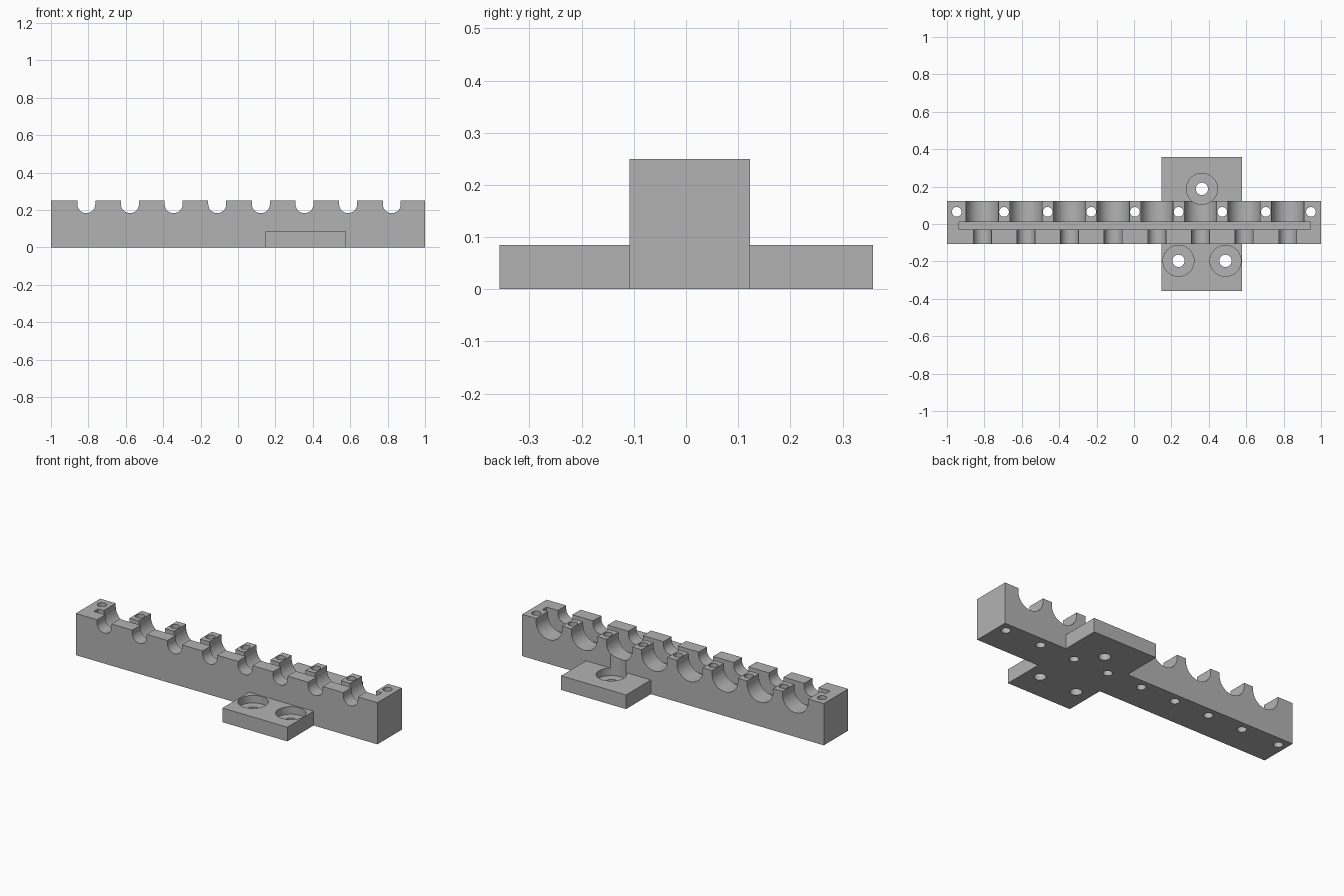
import bpy, bmesh, math
from mathutils import Vector

cube = bpy.data.objects.get("Cube")
if cube:
    bpy.data.objects.remove(cube)

grey = bpy.data.materials.new("plain_grey")
grey.use_nodes = True
grey.diffuse_color = (0.45, 0.45, 0.45, 1)
grey.node_tree.nodes["Principled BSDF"].inputs["Base Color"].default_value = grey.diffuse_color


def prism(name, outline, direction):
    """Extrude a closed outline along a direction into a solid."""
    bm = bmesh.new()
    face = bm.faces.new([bm.verts.new(p) for p in outline])
    side = bmesh.ops.extrude_face_region(bm, geom=[face])["geom"]
    moved = [v for v in side if isinstance(v, bmesh.types.BMVert)]
    bmesh.ops.translate(bm, verts=moved, vec=Vector(direction))
    bmesh.ops.recalc_face_normals(bm, faces=bm.faces)
    mesh = bpy.data.meshes.new(name)
    bm.to_mesh(mesh)
    bm.free()
    mesh.materials.append(grey)
    obj = bpy.data.objects.new(name, mesh)
    bpy.context.collection.objects.link(obj)
    return obj


def box(name, x0, x1, y0, y1, z0, z1):
    corners = [(x0, y0, z0), (x1, y0, z0), (x1, y1, z0), (x0, y1, z0)]
    return prism(name, corners, (0, 0, z1 - z0))


def bore(name, x, y, r, z0, z1, n=40):
    turns = [2 * math.pi * i / n for i in range(n)]
    ring = [(x + r * math.cos(a), y + r * math.sin(a), z0) for a in turns]
    return prism(name, ring, (0, 0, z1 - z0))


def trough(name, x, r, y0, y1, n=28):
    """U-shaped channel running front to back, open at the top."""
    arc = [math.pi + math.pi * i / n for i in range(n + 1)]
    outline = [(x + r * math.cos(a), y0, AXIS + r * math.sin(a)) for a in arc]
    outline += [(x + r, y0, 0.4), (x - r, y0, 0.4)]
    return prism(name, outline, (0, y1 - y0, 0))


def combine(target, tool, operation):
    mod = target.modifiers.new(operation.lower(), "BOOLEAN")
    mod.operation, mod.solver, mod.object = operation, "EXACT", tool
    bpy.context.view_layer.objects.active = target
    bpy.ops.object.modifier_apply(modifier=mod.name)
    bpy.data.objects.remove(tool)


FRONT, BACK, TOP, AXIS = -0.108, 0.123, 0.25, 0.231
PITCH = 0.2333

# Long bar with the mounting plate passing under it
rack = box("rack_bar", -1, 1, FRONT, BACK, 0, TOP)
combine(rack, box("mounting_plate", 0.147, 0.577, -0.357, 0.358, 0, 0.085), "UNION")

# Wide rear cradles and narrow front cradles
for i in range(8):
    x = -0.811 + PITCH * i
    combine(rack, trough("rear_cradle", x, 0.086, -0.01, 0.2), "DIFFERENCE")
    combine(rack, trough("front_cradle", x, 0.048, -0.2, 0.0), "DIFFERENCE")

# Lengthwise slot
combine(rack, box("slot", -0.935, 0.945, -0.03, 0.01, 0.125, 0.4), "DIFFERENCE")

# Vertical pin holes between the cradles
pins = [-0.948] + [-0.695 + PITCH * i for i in range(7)] + [0.946]
for x in pins:
    combine(rack, bore("pin_hole", x, 0.065, 0.026, -0.1, 0.4, 24), "DIFFERENCE")

# Counterbored screw holes; the rear one also notches the bar
for x, y in ((0.363, 0.188), (0.238, -0.197), (0.489, -0.197)):
    combine(rack, bore("counterbore", x, y, 0.083, 0.04, 0.4), "DIFFERENCE")
    combine(rack, bore("screw_hole", x, y, 0.033, -0.1, 0.2, 24), "DIFFERENCE")

# Smooth curved walls, sharp edges
rack.select_set(True)
bpy.context.view_layer.objects.active = rack
bpy.ops.object.shade_smooth_by_angle(angle=math.radians(30))
